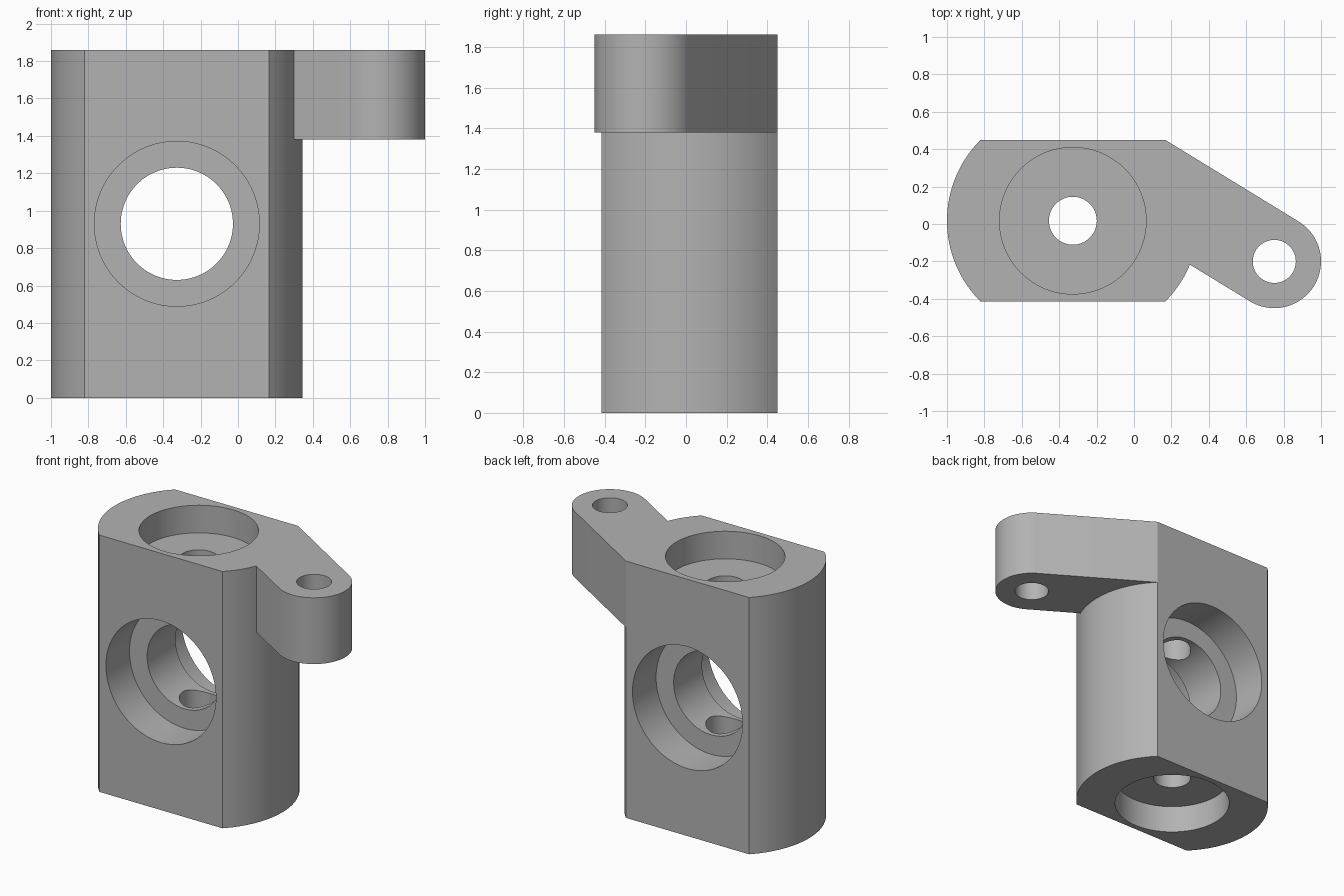
import bpy
import bmesh
from math import asin, atan2, cos, pi, sin
from mathutils import Matrix, Vector

cube = bpy.data.objects.get("Cube")
if cube:
    bpy.data.objects.remove(cube, do_unlink=True)

HEIGHT = 1.86
ARM_BOTTOM = 1.38
CX, CY = -0.327, 0.0175            # axis of the body
HALF_DEPTH = 0.4325                # centre to flat face
BORE_Z = 0.93
END_RADIUS = 0.61
END_X = 0.673                      # centre to tip of the rounded end
LUG = Vector((0.75, -0.2))
LUG_RADIUS = 0.25

grey = bpy.data.materials.new("plain grey")
grey.use_nodes = True
colour = (0.45, 0.45, 0.45, 1)
grey.diffuse_color = colour
grey.node_tree.nodes["Principled BSDF"].inputs["Base Color"].default_value = colour


def arc(x, y, radius, start, end, steps=32):
    angles = [start + (end - start) * i / steps for i in range(steps + 1)]
    return [(x + radius * cos(a), y + radius * sin(a)) for a in angles]


def make_object(name, bm):
    bmesh.ops.recalc_face_normals(bm, faces=bm.faces)
    mesh = bpy.data.meshes.new(name)
    bm.to_mesh(mesh)
    bm.free()
    mesh.materials.append(grey)
    obj = bpy.data.objects.new(name, mesh)
    bpy.context.collection.objects.link(obj)
    return obj


def prism(name, outline, bottom, top):
    bm = bmesh.new()
    face = bm.faces.new([bm.verts.new((x, y, bottom)) for x, y in outline])
    result = bmesh.ops.extrude_face_region(bm, geom=[face])
    verts = [v for v in result["geom"] if isinstance(v, bmesh.types.BMVert)]
    bmesh.ops.translate(bm, verts=verts, vec=(0, 0, top - bottom))
    return make_object(name, bm)


def cylinder(name, centre, radius, length, along_y=False):
    bm = bmesh.new()
    turn = Matrix.Rotation(pi / 2 if along_y else 0, 4, "X")
    bmesh.ops.create_cone(bm, cap_ends=True, segments=96, radius1=radius,
                          radius2=radius, depth=length,
                          matrix=Matrix.Translation(centre) @ turn)
    return make_object(name, bm)


def combine(target, tool, operation):
    tool.hide_render = True
    mod = target.modifiers.new(operation, "BOOLEAN")
    mod.operation = operation
    mod.solver = "EXACT"
    mod.object = tool
    bpy.context.view_layer.objects.active = target
    bpy.ops.object.modifier_apply(modifier=mod.name)
    bpy.data.objects.remove(tool, do_unlink=True)


# Body with flat front and back and rounded ends
sweep = asin(HALF_DEPTH / END_RADIUS)
offset = END_X - END_RADIUS
right_end = arc(CX + offset, CY, END_RADIUS, -sweep, sweep)
left_end = arc(CX - offset, CY, END_RADIUS, pi - sweep, pi + sweep)
body = prism("bracket_body", right_end + left_end, 0, HEIGHT)

# Side arm, tangent to its round lug and rooted at the body's rear corner
corner = Vector(right_end[-1])
to_corner = corner - LUG
tangent = atan2(to_corner.y, to_corner.x) - (pi / 2 - asin(LUG_RADIUS / to_corner.length))
lug_arc = arc(LUG.x, LUG.y, LUG_RADIUS, tangent - pi, tangent)
along = (corner - Vector(lug_arc[-1])).normalized()
inner_end = Vector(lug_arc[0]) + along * 0.6
arm = prism("side_arm", lug_arc + [corner, inner_end], ARM_BOTTOM, HEIGHT)
combine(body, arm, "UNION")

# Holes: stepped cross bore, stepped vertical bore, lug hole
POCKET, RECESS = 0.27, 0.2
cutters = [
    cylinder("cross_bore", (CX, CY, BORE_Z), 0.3, 2, True),
    cylinder("vertical_bore", (CX, CY, BORE_Z), 0.128, 3),
    cylinder("lug_hole", (LUG.x, LUG.y, BORE_Z), 0.115, 3),
]
for side in (-1, 1):
    cutters.append(cylinder("cross_pocket",
                            (CX, CY + side * (HALF_DEPTH - POCKET + 0.5), BORE_Z),
                            0.441, 1, True))
    cutters.append(cylinder("end_recess",
                            (CX, CY, HEIGHT / 2 + side * (HEIGHT / 2 - RECESS + 0.5)),
                            0.392, 1))
for cutter in cutters:
    combine(body, cutter, "DIFFERENCE")

# Smooth curved walls, crisp edges
bpy.ops.object.select_all(action="DESELECT")
body.select_set(True)
bpy.context.view_layer.objects.active = body
bpy.ops.object.shade_smooth_by_angle(angle=pi / 7)
